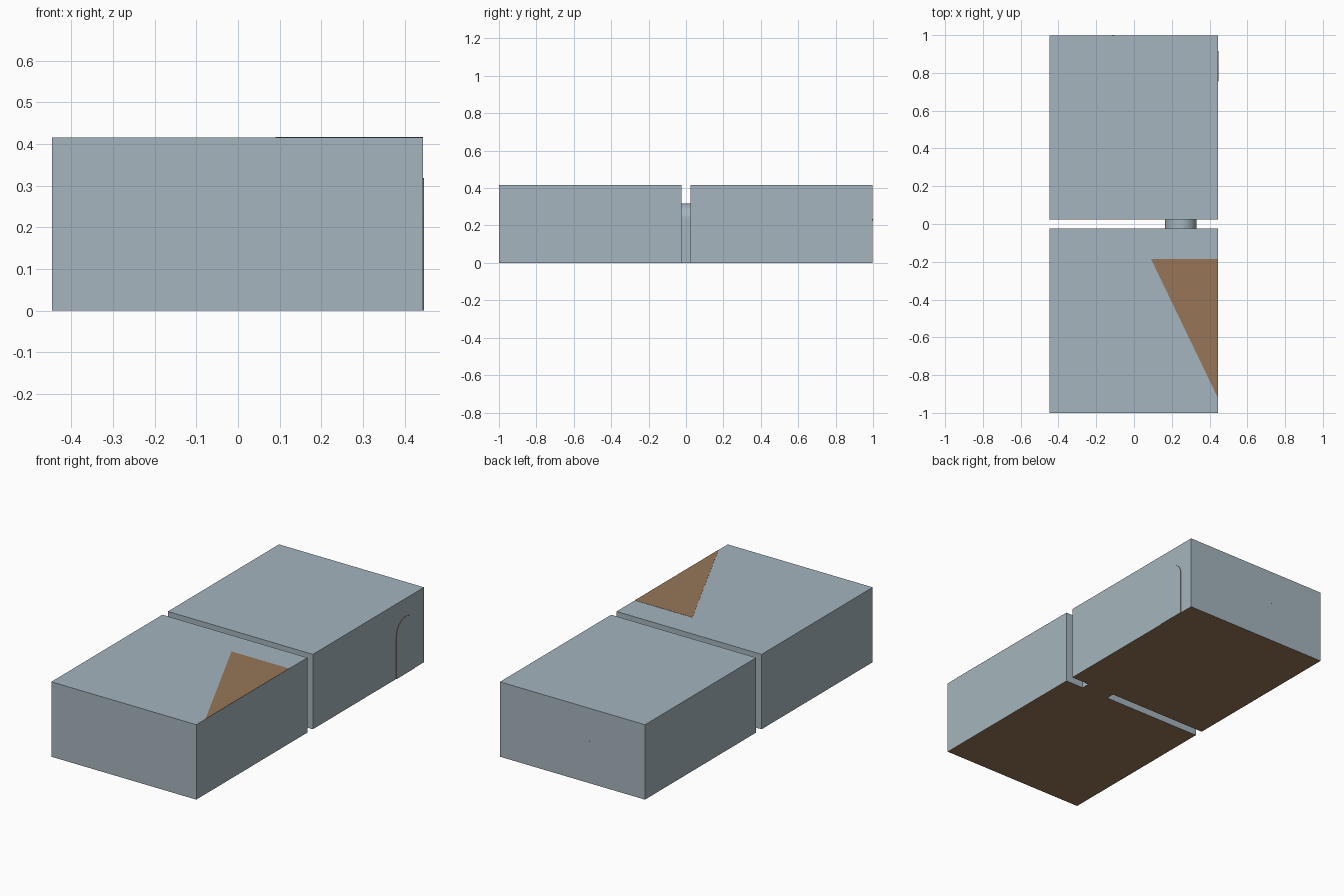
import bpy, bmesh, math
from mathutils import Vector

if "Cube" in bpy.data.objects:
    bpy.data.objects.remove(bpy.data.objects["Cube"])


def material(name, rgb):
    m = bpy.data.materials.new(name)
    m.diffuse_color = (*rgb, 1)
    m.use_nodes = True
    m.node_tree.nodes["Principled BSDF"].inputs["Base Color"].default_value = m.diffuse_color
    return m


GREY = material("blue_grey_wall", (0.376, 0.462, 0.509))
BROWN = material("brown_floor", (0.31, 0.18, 0.095))


def prism(name, outline, direction, is_brown):
    """Extrude a flat outline; faces whose normal passes is_brown become brown."""
    bm = bmesh.new()
    face = bm.faces.new([bm.verts.new(p) for p in outline])
    out = bmesh.ops.extrude_face_region(bm, geom=[face])
    moved = [v for v in out["geom"] if isinstance(v, bmesh.types.BMVert)]
    bmesh.ops.translate(bm, verts=moved, vec=Vector(direction))
    bmesh.ops.recalc_face_normals(bm, faces=bm.faces)
    bm.normal_update()
    for f in bm.faces:
        f.material_index = int(is_brown(f.normal))
    mesh = bpy.data.meshes.new(name)
    bm.to_mesh(mesh)
    bm.free()
    mesh.materials.append(GREY)
    mesh.materials.append(BROWN)
    obj = bpy.data.objects.new(name, mesh)
    bpy.context.collection.objects.link(obj)
    return obj


def arch(center, width, height, steps=16):
    """Doorway profile as (across, up) points: straight sides, round top."""
    r = width / 2
    top = [(center + r * math.cos(math.pi * i / steps),
            height - r + r * math.sin(math.pi * i / steps)) for i in range(steps + 1)]
    return [(center - r, 0), (center + r, 0)] + top


def floor_only(n):
    return n.z < -0.5


X0, X1, HEIGHT, DOOR = -0.447, 0.444, 0.416, 0.318

# Two rooms with brown undersides
for name, y0, y1 in (("front_room", -1.0, -0.025), ("back_room", 0.023, 0.998)):
    prism(name, [(X0, y0, 0), (X1, y0, 0), (X1, y1, 0), (X0, y1, 0)],
          (0, 0, HEIGHT), floor_only)

# Arched passage joining the rooms
prism("passage", [(x, -0.026, z) for x, z in arch(0.248, 0.168, DOOR)],
      (0, 0.05, 0), floor_only)

# Shallow arched door on the right wall, brown around its rim
prism("side_door", [(X1 - 0.002, y, z) for y, z in arch(0.835, 0.162, DOOR)],
      (0.005, 0, 0), lambda n: abs(n.x) < 0.5)

# Brown triangular patch on the front roof
prism("roof_patch", [(0.09, -0.185, HEIGHT - 0.001), (X1, -0.185, HEIGHT - 0.001),
                     (X1, -0.92, HEIGHT - 0.001)], (0, 0, 0.002), lambda n: True)

# Tiny stud on the back wall
prism("back_stud", [(-0.113, 0.997, 0.226), (-0.105, 0.997, 0.226),
                    (-0.105, 0.997, 0.234), (-0.113, 0.997, 0.234)],
      (0, 0.003, 0), lambda n: abs(n.y) < 0.5)
